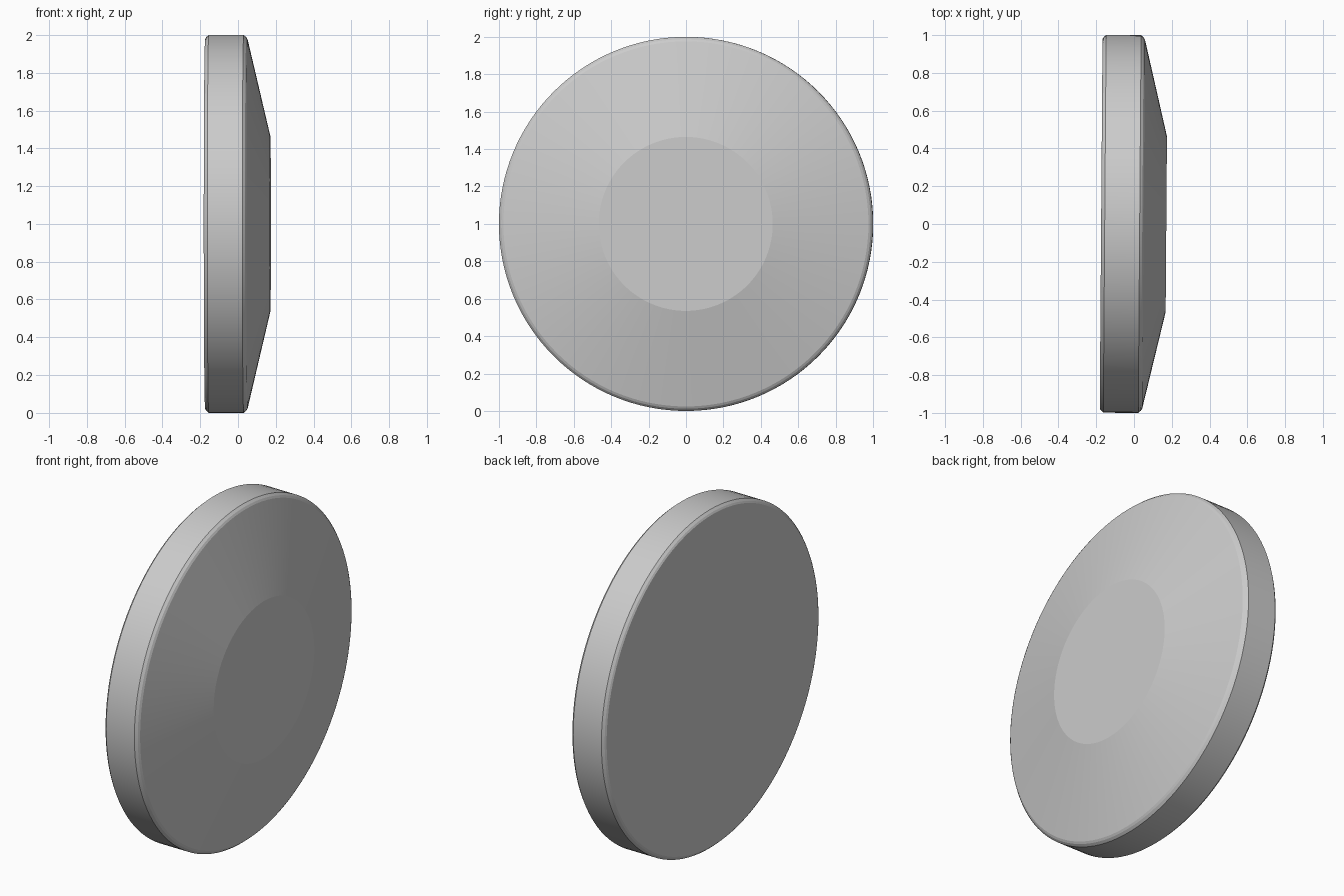
import bpy, bmesh, math
from mathutils import Matrix

if "Cube" in bpy.data.objects:
    bpy.data.objects.remove(bpy.data.objects["Cube"])

SIDES = 128
# lathe profile: (position along x, radius), from the flat back to the raised front face
PROFILE = [(-0.174, 0.978), (-0.168, 0.988), (-0.155, 1.0),
           (0.030, 1.0), (0.044, 0.988), (0.051, 0.976), (0.171, 0.465)]

bm = bmesh.new()
rings = []
for x, r in PROFILE:
    rings.append([bm.verts.new((x, r * math.cos(2 * math.pi * i / SIDES),
                                r * math.sin(2 * math.pi * i / SIDES)))
                  for i in range(SIDES)])
for a, b in zip(rings, rings[1:]):
    for i in range(SIDES):
        j = (i + 1) % SIDES
        bm.faces.new((a[i], a[j], b[j], b[i]))
# flat back and flat centre of the front
bm.faces.new(rings[0])
bm.faces.new(rings[-1])
bmesh.ops.recalc_face_normals(bm, faces=bm.faces)

# stand on the ground with a very slight turn
bm.transform(Matrix.Translation((0, 0, 1)) @ Matrix.Rotation(-0.0075, 4, 'Z'))

mesh = bpy.data.meshes.new("disc")
bm.to_mesh(mesh)
bm.free()
disc = bpy.data.objects.new("disc", mesh)
bpy.context.collection.objects.link(disc)
bpy.context.view_layer.objects.active = disc
disc.select_set(True)
bpy.ops.object.shade_smooth_by_angle(angle=math.radians(12))
